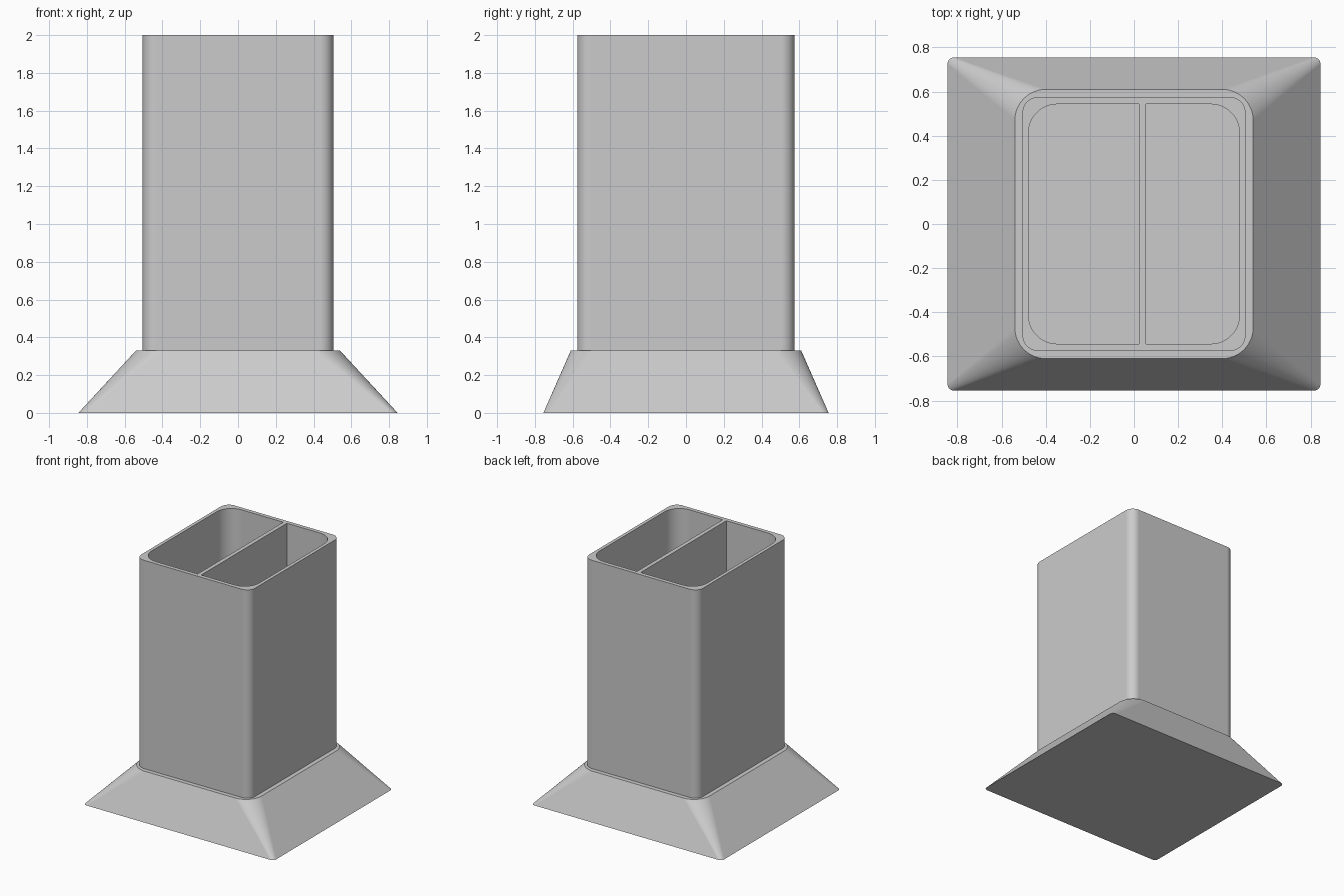
import bpy
import bmesh
from math import cos, sin, pi, radians

cube = bpy.data.objects.get("Cube")
if cube:
    bpy.data.objects.remove(cube, do_unlink=True)

# Single plain grey
grey = bpy.data.materials.new("light_grey")
grey.use_nodes = True
colour = (0.6, 0.6, 0.6, 1)
grey.diffuse_color = colour
grey.node_tree.nodes["Principled BSDF"].inputs["Base Color"].default_value = colour


def rounded_outline(x0, x1, y0, y1, left_r, right_r, steps=12):
    """Counter-clockwise rectangle with its own radius on the left and right corners."""
    points = []
    corners = [(x1, y1, -1, -1, right_r), (x0, y1, 1, -1, left_r),
               (x0, y0, 1, 1, left_r), (x1, y0, -1, 1, right_r)]
    for quarter, (x, y, sx, sy, r) in enumerate(corners):
        if r == 0:
            points.append((x, y))
            continue
        for i in range(steps + 1):
            a = (quarter + i / steps) * pi / 2
            points.append((x + sx * r + r * cos(a), y + sy * r + r * sin(a)))
    return points


def loft(name, bottom, z0, top, z1):
    """Closed solid between two outlines with equal point counts."""
    bm = bmesh.new()
    low = [bm.verts.new((x, y, z0)) for x, y in bottom]
    high = [bm.verts.new((x, y, z1)) for x, y in top]
    n = len(low)
    for i in range(n):
        j = (i + 1) % n
        bm.faces.new((low[i], low[j], high[j], high[i]))
    bm.faces.new(low[::-1])
    bm.faces.new(high)
    mesh = bpy.data.meshes.new(name)
    bm.to_mesh(mesh)
    bm.free()
    mesh.materials.append(grey)
    obj = bpy.data.objects.new(name, mesh)
    bpy.context.collection.objects.link(obj)
    return obj


def activate(obj):
    bpy.ops.object.select_all(action='DESELECT')
    obj.select_set(True)
    bpy.context.view_layer.objects.active = obj


def smooth(obj):
    activate(obj)
    bpy.ops.object.shade_smooth_by_angle(angle=radians(30))
    weighted = obj.modifiers.new("even_shading", 'WEIGHTED_NORMAL')
    weighted.keep_sharp = True


base_top = 0.33
floor = 0.36

# Flared foot
foot = loft("flared_foot",
            rounded_outline(-0.845, 0.845, -0.755, 0.755, 0.03, 0.03), 0,
            rounded_outline(-0.54, 0.54, -0.61, 0.61, 0.14, 0.14), base_top)

# Upright body
outer = rounded_outline(-0.505, 0.505, -0.575, 0.575, 0.07, 0.07)
body = loft("divided_body", outer, base_top, outer, 2)

# Two pockets, leaving an off-centre divider
left_pocket = rounded_outline(-0.478, 0.022, -0.543, 0.543, 0.13, 0)
right_pocket = rounded_outline(0.054, 0.478, -0.543, 0.543, 0, 0.13)
for outline in (left_pocket, right_pocket):
    cutter = loft("pocket_cutter", outline, floor, outline, 2.1)
    cutter.hide_render = True
    cut = body.modifiers.new("pocket", 'BOOLEAN')
    cut.operation = 'DIFFERENCE'
    cut.solver = 'EXACT'
    cut.object = cutter
    activate(body)
    bpy.ops.object.modifier_apply(modifier=cut.name)
    bpy.data.objects.remove(cutter, do_unlink=True)

smooth(foot)
smooth(body)
